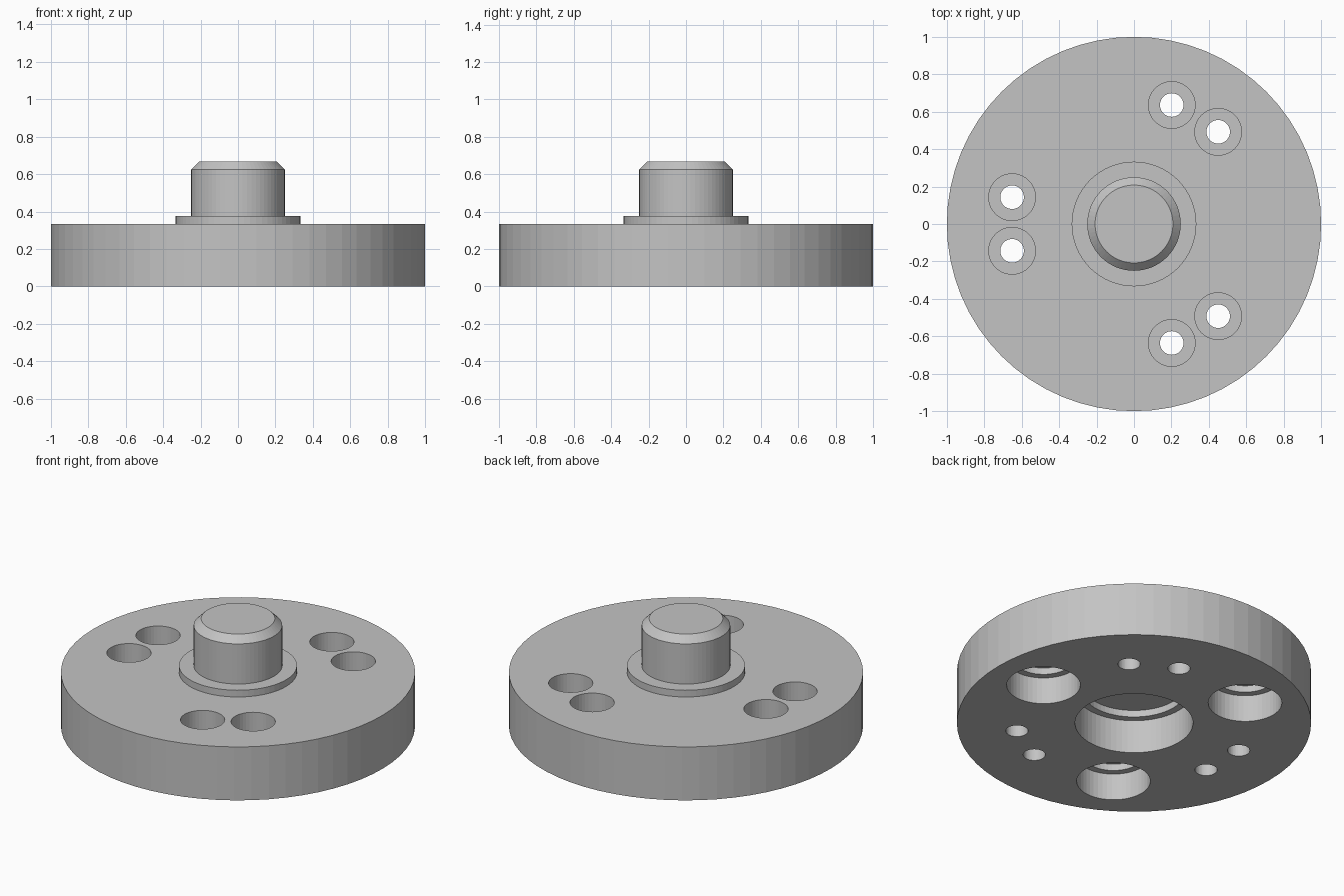
import bpy
import bmesh
from math import cos, sin, pi, radians

if "Cube" in bpy.data.objects:
    bpy.data.objects.remove(bpy.data.objects["Cube"], do_unlink=True)

# Single plain metal colour
metal = bpy.data.materials.new("plain_grey_metal")
metal.use_nodes = True
grey = (0.55, 0.55, 0.55, 1)
metal.diffuse_color = grey
metal.node_tree.nodes["Principled BSDF"].inputs["Base Color"].default_value = grey


def lathe(name, profile, sides, centre=(0, 0)):
    """Turn (radius, z) points around a vertical axis and cap both ends."""
    bm = bmesh.new()
    rings = []
    for r, z in profile:
        angles = [2 * pi * i / sides for i in range(sides)]
        rings.append([bm.verts.new((centre[0] + r * cos(a), centre[1] + r * sin(a), z))
                      for a in angles])
    for low, high in zip(rings, rings[1:]):
        for i in range(sides):
            j = (i + 1) % sides
            bm.faces.new((low[i], low[j], high[j], high[i]))
    bm.faces.new(rings[0])
    bm.faces.new(rings[-1])
    bmesh.ops.recalc_face_normals(bm, faces=bm.faces)
    mesh = bpy.data.meshes.new(name)
    bm.to_mesh(mesh)
    bm.free()
    mesh.materials.append(metal)
    obj = bpy.data.objects.new(name, mesh)
    bpy.context.collection.objects.link(obj)
    return obj


def polar(radius, degrees):
    return radius * cos(radians(degrees)), radius * sin(radians(degrees))


# Flange turned in one piece: stepped bore below, rim, shoulder, chamfered post
flange = lathe("flange_with_post", [
    (0.29, 0.25), (0.29, 0.208), (0.333, 0.208), (0.333, 0),
    (1, 0), (1, 0.333), (0.333, 0.333), (0.333, 0.375),
    (0.25, 0.375), (0.25, 0.625), (0.208, 0.667)], 64)

# Cutters, repeated three times around the axis
pitch_radius = 0.667
cutters = []
for turn in (0, 120, 240):
    # Blind stepped pocket in the underside
    cutters.append(lathe("pocket_cutter",
                         [(0.208, -0.1), (0.208, 0.167), (0.167, 0.167), (0.167, 0.208)],
                         48, polar(pitch_radius, turn)))
    # Pair of counterbored screw holes
    for offset in (-12.4, 12.4):
        cutters.append(lathe("screw_hole_cutter",
                             [(0.063, -0.1), (0.063, 0.167), (0.125, 0.167), (0.125, 0.45)],
                             40, polar(pitch_radius, turn + 60 + offset)))

for cutter in cutters:
    cutter.hide_render = True
    cut = flange.modifiers.new("hole", "BOOLEAN")
    cut.operation = "DIFFERENCE"
    cut.solver = "EXACT"
    cut.object = cutter

# Bake the holes into the flange and drop the cutters
bpy.context.view_layer.update()
evaluated = flange.evaluated_get(bpy.context.evaluated_depsgraph_get())
finished = bpy.data.meshes.new_from_object(evaluated)
flange.modifiers.clear()
flange.data = finished
for cutter in cutters:
    bpy.data.objects.remove(cutter, do_unlink=True)
